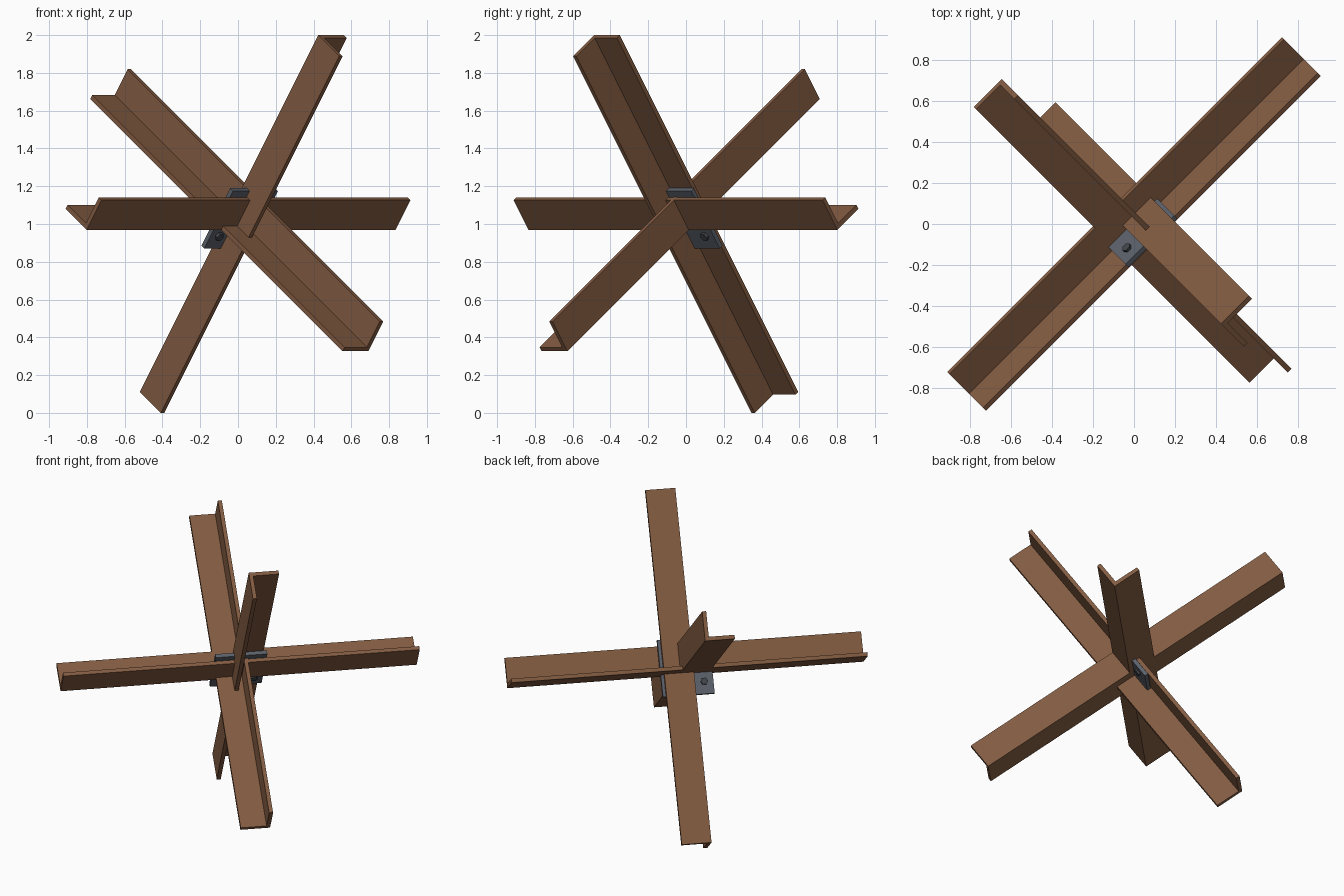
import bpy, bmesh, math
from mathutils import Matrix, Vector

if "Cube" in bpy.data.objects:
    bpy.data.objects.remove(bpy.data.objects["Cube"])

# Tilted orthogonal frame shared by all three beams and the plate
P = Vector((1, 1, 0)).normalized()
Q = Vector((-1, 1, 1)).normalized()
R = Vector((1, -1, 2)).normalized()
O = Vector((0.009, -0.009, 1.030))

LENGTH, FLANGE, THICK, OFFSET = 2.313, 0.193, 0.0257, 0.044


def material(name, rgb):
    m = bpy.data.materials.new(name)
    m.diffuse_color = (*rgb, 1)
    m.use_nodes = True
    m.node_tree.nodes["Principled BSDF"].inputs["Base Color"].default_value = m.diffuse_color
    return m


rust = material("rusty_brown", (0.225, 0.105, 0.053))
steel = material("steel_gray", (0.105, 0.12, 0.145))
dark = material("dark_bolt_gray", (0.055, 0.06, 0.07))


def finish(name, bm, mat):
    bmesh.ops.recalc_face_normals(bm, faces=bm.faces)
    mesh = bpy.data.meshes.new(name)
    bm.to_mesh(mesh)
    bm.free()
    mesh.materials.append(mat)
    obj = bpy.data.objects.new(name, mesh)
    bpy.context.collection.objects.link(obj)
    return obj


def prism(name, outline, axis, u, v, center, length, mat):
    """Extrude a 2D outline in the (u, v) plane along axis, centred on center."""
    bm = bmesh.new()
    start = center - axis * length / 2
    face = bm.faces.new([bm.verts.new(start + u * a + v * b) for a, b in outline])
    ext = bmesh.ops.extrude_face_region(bm, geom=[face])
    verts = [g for g in ext["geom"] if isinstance(g, bmesh.types.BMVert)]
    bmesh.ops.translate(bm, verts=verts, vec=axis * length)
    return finish(name, bm, mat)


# Angle-iron beams: L outline with its outer corner at the origin
L_SHAPE = [(0, 0), (FLANGE, 0), (FLANGE, THICK), (THICK, THICK), (THICK, FLANGE), (0, FLANGE)]
prism("horizontal_beam", L_SHAPE, P, Q, R, O + OFFSET * (-Q - R), LENGTH, rust)
prism("slanted_beam", L_SHAPE, Q, -P, R, O + OFFSET * (P - R), LENGTH, rust)
prism("steep_beam", L_SHAPE, R, P, -Q, O + OFFSET * (Q - P), LENGTH, rust)

# Joining plate through the crossing
HP, HR = 0.168, 0.186
prism("gusset_plate", [(-HP, -HR), (HP, -HR), (HP, HR), (-HP, HR)],
      Q, P, R, O, 0.0257, steel)

# Hexagonal through bolts near the plate corners
HEX = [(0.024 * math.cos(math.radians(60 * i)), 0.024 * math.sin(math.radians(60 * i)))
       for i in range(6)]
for i, (sp, sr) in enumerate([(-1, -1), (1, -1), (1, 1), (-1, 1)]):
    prism(f"bolt_{i + 1}", HEX, Q, P, R, O + P * sp * 0.107 + R * sr * 0.105, 0.056, dark)
